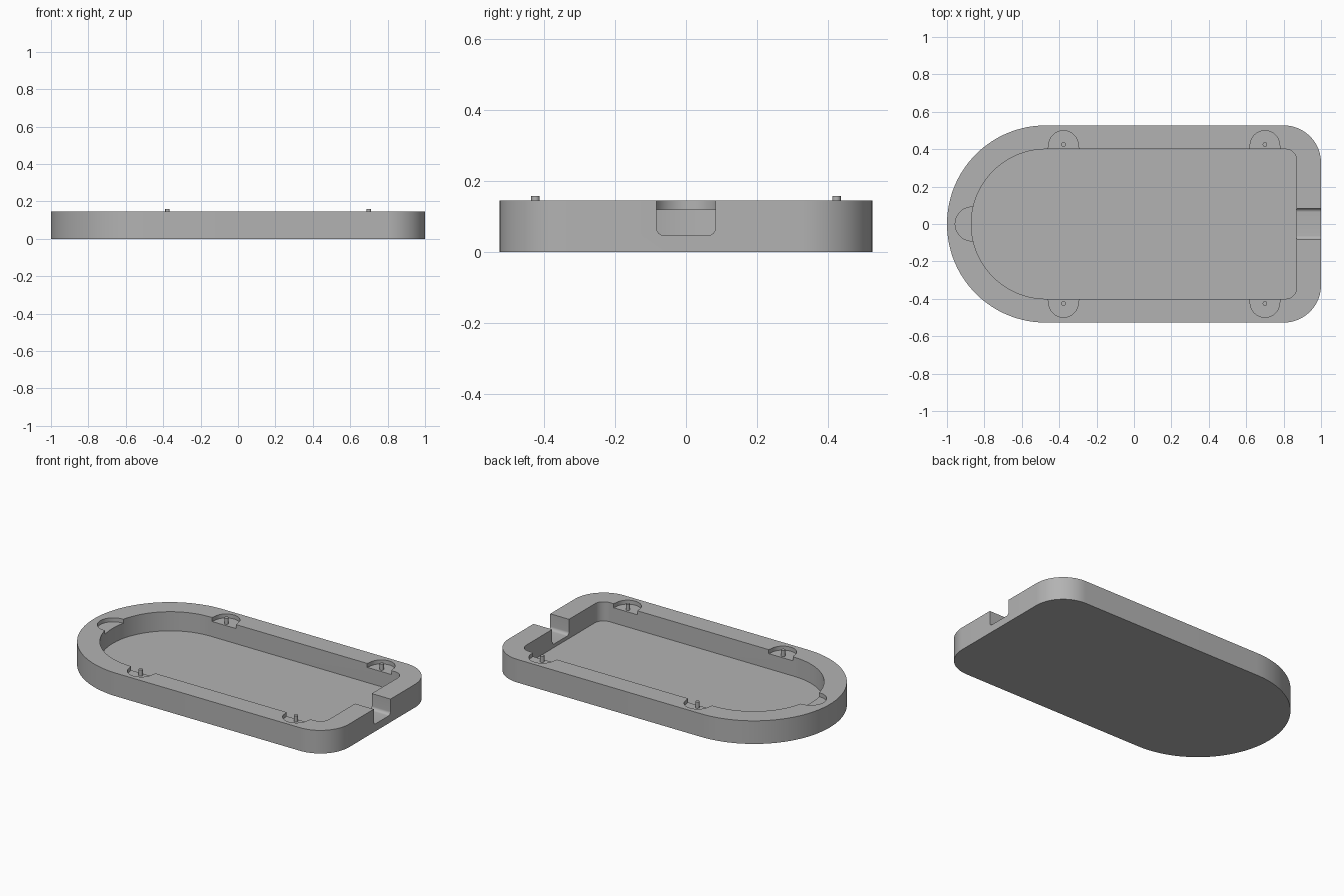
import bpy, bmesh
from math import sin, cos, pi, radians

cube = bpy.data.objects.get("Cube")
if cube:
    bpy.data.objects.remove(cube, do_unlink=True)

grey = bpy.data.materials.new("plain grey")
grey.use_nodes = True
shade = (0.45, 0.45, 0.45, 1)
grey.diffuse_color = shade
grey.node_tree.nodes["Principled BSDF"].inputs["Base Color"].default_value = shade

HEIGHT, FLOOR, LEDGE, ABOVE = 0.145, 0.025, 0.12, 0.3


def arc(cx, cy, r, start, end, n):
    """Points on an arc, angles in degrees."""
    angles = [radians(start + (end - start) * i / n) for i in range(n + 1)]
    return [(cx + r * cos(a), cy + r * sin(a)) for a in angles]


def prism(name, outline, low, high, place=lambda u, v, w: (u, v, w)):
    """Extrude a 2D outline from low to high."""
    bm = bmesh.new()
    base = bm.faces.new([bm.verts.new(place(u, v, low)) for u, v in outline])
    top = bmesh.ops.extrude_face_region(bm, geom=[base])["geom"]
    for v in top:
        if isinstance(v, bmesh.types.BMVert):
            v.co = place(*{0: (v.co.x, v.co.y, high)}[0]) if place(0, 0, 1)[2] else (high, v.co.y, v.co.z)
    bmesh.ops.recalc_face_normals(bm, faces=bm.faces)
    mesh = bpy.data.meshes.new(name)
    bm.to_mesh(mesh)
    bm.free()
    mesh.materials.append(grey)
    obj = bpy.data.objects.new(name, mesh)
    bpy.context.collection.objects.link(obj)
    return obj


def stadium(left, right, half, corner):
    """Round left end, straight sides, rounded corners at the right end."""
    return (arc(left + half, 0, half, 90, 270, 64)
            + arc(right - corner, corner - half, corner, -90, 0, 20)
            + arc(right - corner, half - corner, corner, 0, 90, 20))


def smooth(obj):
    bpy.ops.object.select_all(action="DESELECT")
    obj.select_set(True)
    bpy.context.view_layer.objects.active = obj
    bpy.ops.object.shade_smooth_by_angle(angle=radians(30))


# Tray body and its main recess
tray = prism("tray", stadium(-1, 1, 0.527, 0.2), 0, HEIGHT)
cutters = [prism("recess_cutter", stadium(-0.87, 0.87, 0.4, 0.06), FLOOR, ABOVE)]

# Ledge pockets along both sides, each with a locating peg
for x in (-0.377, 0.7):
    for side in (-1, 1):
        pocket = [(-0.084, 0.38), (-0.084, 0.4)] + arc(0, 0.42, 0.079, 180, 0, 32) + [(0.084, 0.4), (0.084, 0.38)]
        outline = [(x + u, side * v) for u, v in pocket]
        cutters.append(prism("pocket_cutter", outline, LEDGE, ABOVE))
        peg = prism("peg", arc(x, side * 0.425, 0.012, 0, 345, 23), LEDGE - 0.005, 0.158)
        smooth(peg)

# Finger pocket at the round end
cutters.append(prism("finger_pocket_cutter", arc(-0.865, 0, 0.091, 0, 354, 59), LEDGE, ABOVE))

# Cable slot through the square end, with rounded bottom edges
slot = (arc(-0.063, 0.067, 0.02, 180, 270, 8) + arc(0.063, 0.067, 0.02, 270, 360, 8)
        + [(0.083, ABOVE), (-0.083, ABOVE)])
cutters.append(prism("slot_cutter", slot, 0.8, 1.1, lambda u, v, w: (w, u, v)))

# Cut the tray and discard the cutters
for cutter in cutters:
    cut = tray.modifiers.new("cut", "BOOLEAN")
    cut.operation = "DIFFERENCE"
    cut.solver = "EXACT"
    cut.object = cutter
    cutter.hide_render = True
bpy.context.view_layer.objects.active = tray
for name in [m.name for m in tray.modifiers]:
    bpy.ops.object.modifier_apply(modifier=name)
for cutter in cutters:
    bpy.data.objects.remove(cutter, do_unlink=True)
smooth(tray)
